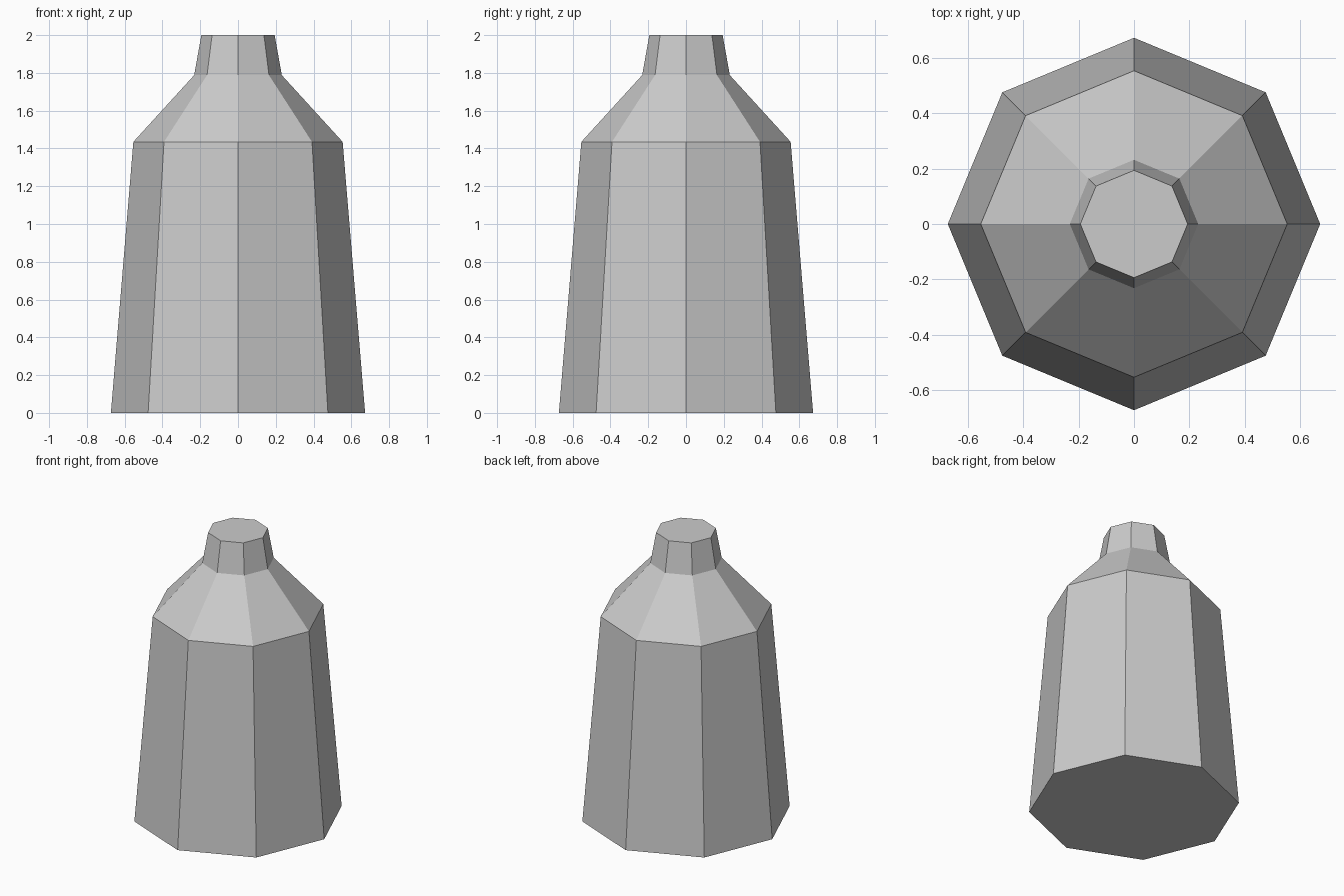
import bpy, bmesh
from math import cos, sin, pi

if "Cube" in bpy.data.objects:
    bpy.data.objects.remove(bpy.data.objects["Cube"])

SIDES = 8
# (radius, height) rings from base to mouth
PROFILE = [(0.673, 0.0), (0.554, 1.435), (0.232, 1.788), (0.194, 2.0)]

bm = bmesh.new()

# Octagonal rings, corners on the axes
rings = [[bm.verts.new((r * cos(2 * pi * i / SIDES), r * sin(2 * pi * i / SIDES), z))
          for i in range(SIDES)] for r, z in PROFILE]

# Body, shoulder and neck walls
for lower, upper in zip(rings, rings[1:]):
    for i in range(SIDES):
        j = (i + 1) % SIDES
        bm.faces.new((lower[i], lower[j], upper[j], upper[i]))

# Flat base and top
bm.faces.new(rings[0][::-1])
bm.faces.new(rings[-1])

mesh = bpy.data.meshes.new("bottle")
bm.to_mesh(mesh)
bm.free()
bottle = bpy.data.objects.new("bottle", mesh)
bpy.context.collection.objects.link(bottle)
